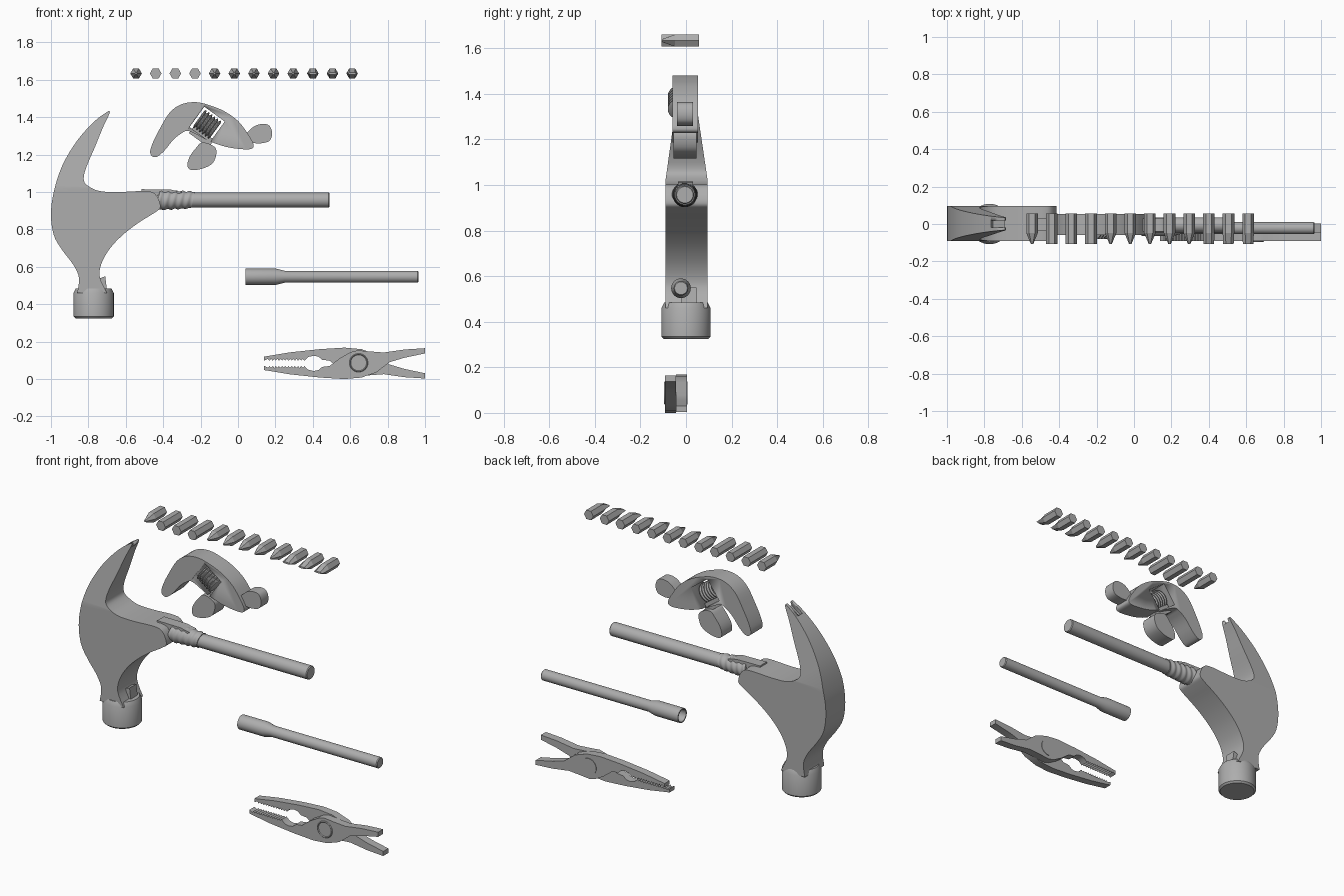
import bpy, bmesh, math
from mathutils import Matrix, Vector

if "Cube" in bpy.data.objects:
    bpy.data.objects.remove(bpy.data.objects["Cube"])

steel = bpy.data.materials.new("steel grey")
steel.use_nodes = True
GREY = (0.42, 0.42, 0.42, 1)
steel.diffuse_color = GREY
steel.node_tree.nodes["Principled BSDF"].inputs["Base Color"].default_value = GREY


def finish(bm, name, smooth=True):
    """Turn a bmesh into a named, coloured and shaded object."""
    bmesh.ops.remove_doubles(bm, verts=bm.verts[:], dist=0.0005)
    bmesh.ops.recalc_face_normals(bm, faces=bm.faces[:])
    mesh = bpy.data.meshes.new(name)
    bm.to_mesh(mesh)
    bm.free()
    ob = bpy.data.objects.new(name, mesh)
    bpy.context.collection.objects.link(ob)
    mesh.materials.append(steel)
    bpy.ops.object.select_all(action='DESELECT')
    ob.select_set(True)
    bpy.context.view_layer.objects.active = ob
    if smooth:
        bpy.ops.object.shade_smooth_by_angle(angle=math.radians(35))
    return ob


def spline(pts, steps=4):
    """Closed smooth outline; a doubled point makes a corner."""
    out, n = [], len(pts)
    for i in range(n):
        a, b, c, d = (Vector(pts[(i + k) % n]) for k in (-1, 0, 1, 2))
        if b == c:
            continue
        for s in range(steps):
            t = s / steps
            p = b + (c - a) * t / 2 + (a - b * 2.5 + c * 2 - d / 2) * t * t
            p += (b * 1.5 - a / 2 - c * 1.5 + d / 2) * t ** 3
            out.append((p.x, p.y))
    return out


def rect(cx, cz, w, h, deg=0):
    a = math.radians(deg)
    return [(cx + u * w * math.cos(a) - v * h * math.sin(a),
             cz + u * w * math.sin(a) + v * h * math.cos(a))
            for u, v in ((-.5, -.5), (.5, -.5), (.5, .5), (-.5, .5))]


def prism_mesh(outline, y0, y1):
    bm = bmesh.new()
    f = bm.faces.new([bm.verts.new((x, y0, z)) for x, z in outline])
    ext = bmesh.ops.extrude_face_region(bm, geom=[f], use_keep_orig=True)
    top = [v for v in ext["geom"] if isinstance(v, bmesh.types.BMVert)]
    bmesh.ops.translate(bm, verts=top, vec=(0, y1 - y0, 0))
    return bm


def prism(name, outline, y0, y1):
    return finish(prism_mesh(outline, y0, y1), name)


def lathe_mesh(profile, matrix, seg=40):
    """Rings of (radius, distance) about local z, then placed by matrix."""
    bm = bmesh.new()
    rings = []
    for r, t in profile:
        rings.append([bm.verts.new((r * math.cos(k * math.tau / seg),
                                    r * math.sin(k * math.tau / seg), t))
                      for k in range(seg)])
    for a, b in zip(rings, rings[1:]):
        for k in range(seg):
            j = (k + 1) % seg
            bm.faces.new((a[k], a[j], b[j], b[k]))
    bm.transform(matrix)
    return bm


def cut(ob, outline, y0, y1):
    cutter = prism("cutter", outline, y0, y1)
    cutter.hide_render = True
    mod = ob.modifiers.new("cut", 'BOOLEAN')
    mod.operation, mod.object, mod.solver = 'DIFFERENCE', cutter, 'EXACT'
    bpy.context.view_layer.objects.active = ob
    bpy.ops.object.modifier_apply(modifier="cut")
    bpy.data.objects.remove(cutter)


def along_x(x, y, z):
    return Matrix.Translation((x, y, z)) @ Matrix.Rotation(math.pi / 2, 4, 'Y')


def along_front(x, y, z):
    return Matrix.Translation((x, y, z)) @ Matrix.Rotation(math.pi / 2, 4, 'X')


# Hammer head with a claw that thins towards its tip
head = spline([
    (-.69, 1.435), (-.69, 1.435), (-.765, 1.38), (-.86, 1.275), (-.94, 1.14),
    (-.985, 1), (-1, .88), (-.985, .77), (-.94, .69), (-.88, .61), (-.85, .54),
    (-.86, .46), (-.86, .46), (-.7, .46), (-.7, .46), (-.74, .55), (-.725, .63),
    (-.675, .71), (-.605, .78), (-.525, .84), (-.445, .89), (-.415, .92),
    (-.435, .98), (-.485, 1.005), (-.635, 1), (-.74, 1.005), (-.805, 1.035),
    (-.825, 1.07), (-.81, 1.135), (-.765, 1.24), (-.72, 1.35), (-.687, 1.42)])
bm = prism_mesh(head, -.09, .095)
bmesh.ops.bisect_plane(bm, geom=bm.verts[:] + bm.edges[:] + bm.faces[:],
                       plane_co=(0, 0, 1.02), plane_no=(0, 0, 1))
for v in bm.verts:
    if v.co.z > 1.02:
        v.co.y *= 1 - 1.55 * (v.co.z - 1.02)
hammer = finish(bm, "hammer_head")
cut(hammer, rect(-.727, 1.415, .1, .05, 36), -.018, .018)

# Hammer striking face and the small nub on the neck
finish(lathe_mesh([(0, .325), (.098, .325), (.108, .335), (.108, .46),
                   (.095, .485), (0, .485)], Matrix.Translation((-.772, 0, 0))),
       "striking_face")
prism("neck_nub", [(-.76, .47), (-.7, .47), (-.71, .55), (-.76, .53)], -.02, .045)

# Hammer handle, ribbed collar and top tang
finish(lathe_mesh([(0, 0), (.04, 0), (.04, .915), (.036, .92), (0, .92)],
                  along_x(-.43, -.005, .957)), "hammer_handle")
ribs = [(.054 - .02 * i / 30 * .5 + .003 * math.sin(i * 1.05), .19 * i / 30)
        for i in range(31)]
bm = lathe_mesh([(0, 0)] + ribs + [(0, .19)], along_x(-.43, -.005, .957))
for v in bm.verts:
    v.co.x += .25 * (v.co.z - .957)
finish(bm, "handle_collar")
prism("handle_tang", [(-.515, .96), (-.3, .96), (-.3, 1), (-.36, 1.013),
                      (-.515, 1.015)], -.035, .03)

# Socket driver rod, hollow at the wide end
finish(lathe_mesh([(0, .08), (.032, .08), (.036, 0), (.043, 0), (.043, .165),
                   (.032, .21), (.032, .92), (.028, .925), (0, .925)],
                  along_x(.04, -.022, .547)), "socket_rod")

# Adjustable wrench body with a window for the worm screw
body = spline([
    (-.47, 1.215), (-.455, 1.265), (-.42, 1.335), (-.365, 1.425), (-.3, 1.47),
    (-.22, 1.48), (-.14, 1.46), (-.07, 1.43), (0, 1.38), (.05, 1.315),
    (.083, 1.255), (.07, 1.23), (.01, 1.23), (-.07, 1.243), (-.16, 1.275),
    (-.26, 1.325), (-.3, 1.315), (-.345, 1.28), (-.39, 1.225), (-.43, 1.19),
    (-.457, 1.19)])
wrench = prism("wrench_body", body, -.06, .053)
cut(wrench, rect(-.165, 1.362, .135, .135, -36), -.2, .2)

# Wrench handle stub, sliding jaw, rail and worm
prism("wrench_stub", spline([(-.02, 1.25), (.05, 1.32), (.1, 1.358), (.16, 1.36),
                             (.182, 1.32), (.17, 1.275), (.12, 1.26), (.06, 1.262)]),
      -.04, .03)
prism("wrench_jaw", spline([(-.19, 1.265), (-.13, 1.245), (-.115, 1.21),
                            (-.135, 1.155), (-.19, 1.125), (-.25, 1.118),
                            (-.27, 1.14), (-.26, 1.185), (-.225, 1.235)]),
      -.055, .045)
prism("jaw_rail", rect(-.195, 1.297, .13, .05, -36), -.025, .02)
thread = [(.058 if i % 4 in (1, 2) else .046, .11 * i / 23) for i in range(24)]
tilt = Matrix.Rotation(math.radians(36), 4, 'Y')
place = Matrix.Translation((-.165, -.022, 1.362)) @ tilt @ along_x(-.055, 0, 0)
finish(lathe_mesh([(0, 0)] + thread + [(0, .11)], place, 24), "worm_screw")

# Pliers: one half, flipped to make the other
teeth = []
for i in range(12):
    x = .355 - i * .017
    teeth += [(x, .07), (x - .008, .06)]
half = [(.14, .07), (.14, .048), (.28, .025), (.44, .008), (.57, 0), (.66, .008),
        (.74, .036), (.81, .09), (.89, .114), (1, .137), (1, .165), (.89, .158),
        (.78, .142), (.7, .148), (.64, .154), (.6, .143), (.545, .112),
        (.49, .07), (.45, .065), (.43, .048), (.405, .043), (.375, .05)] + teeth
prism("pliers_front_half", half, -.092, -.044)
prism("pliers_back_half", [(x, .168 - z) for x, z in half], -.044, .004)
finish(lathe_mesh([(0, 0), (.05, 0), (.05, .1), (.046, .104), (.042, .1), (0, .1)],
                  along_front(.645, .007, .087)), "pliers_pivot")

# Row of hex bits: pointed, plain and flat blade tips
for i in range(12):
    kind = "plain" if i in (1, 2, 3) else "blade" if i > 8 else "pointed"
    tip = {"plain": .031, "blade": .028, "pointed": .006}[kind]
    bm = lathe_mesh([(0, 0), (.031, 0), (.031, .105), (tip, .165), (0, .165)],
                    along_front(-.545 + i * .105, .057, 1.634), 6)
    if kind == "blade":
        for v in bm.verts:
            if v.co.y < -.1:
                v.co.z = 1.634 + (v.co.z - 1.634) * .2
    finish(bm, kind + "_bit", smooth=False)
